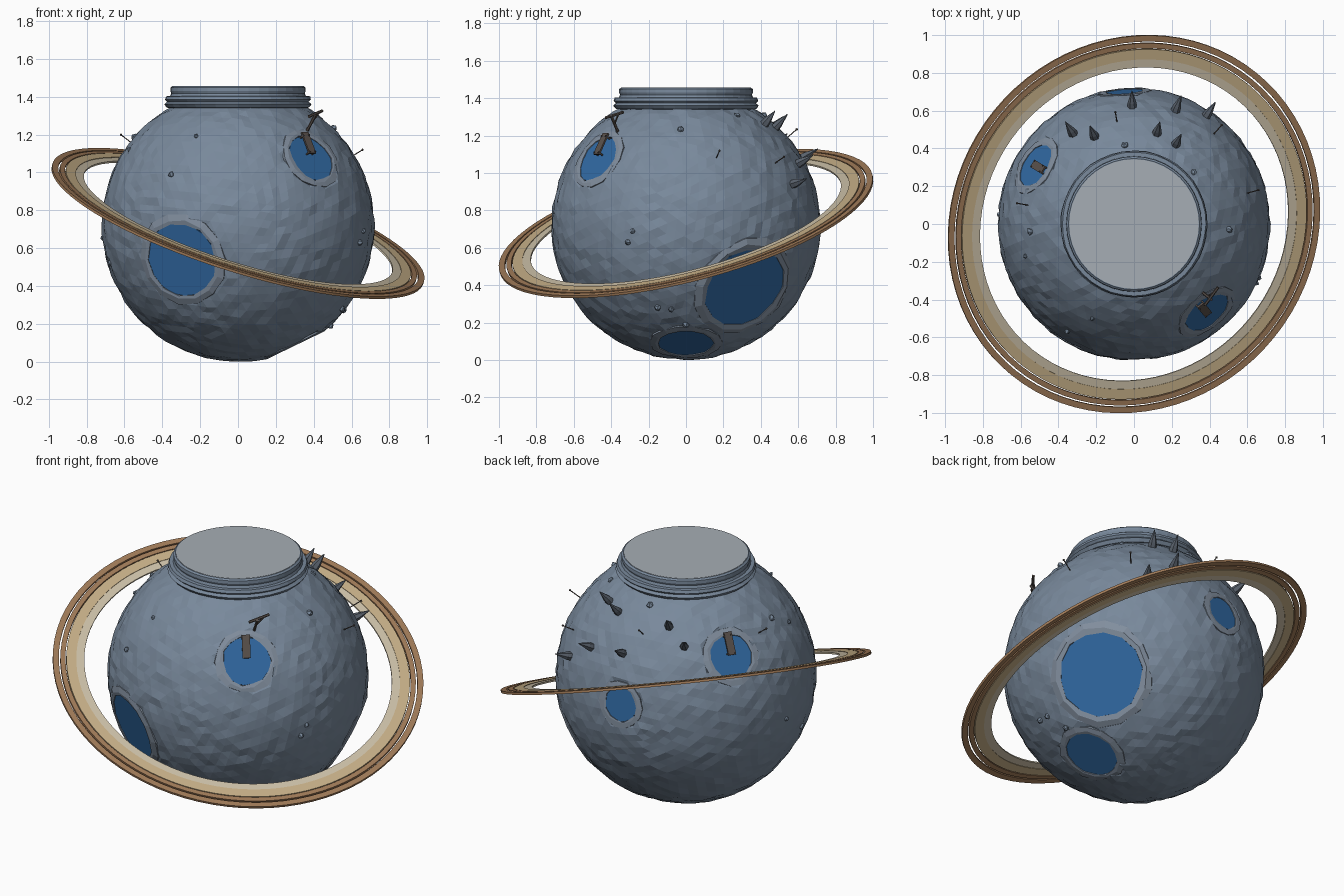
import bpy, bmesh, random
from math import cos, sin, pi, sqrt
from mathutils import Vector, Matrix

if "Cube" in bpy.data.objects:
    bpy.data.objects.remove(bpy.data.objects["Cube"])

random.seed(4)
C = Vector((0, 0, 0.72))
R = 0.72


def mat(name, rgb):
    m = bpy.data.materials.new(name)
    m.diffuse_color = (*rgb, 1)
    m.use_nodes = True
    m.node_tree.nodes["Principled BSDF"].inputs["Base Color"].default_value = m.diffuse_color
    return m


STONE = mat("slate_stone", (0.19, 0.25, 0.33))
RIM = mat("crater_stone", (0.22, 0.27, 0.34))
LID = mat("lid_grey", (0.38, 0.42, 0.46))
WATER = mat("water", (0.03, 0.14, 0.36))
PALE = mat("ring_pale", (0.62, 0.54, 0.40))
TAN = mat("ring_tan", (0.58, 0.44, 0.25))
BROWN = mat("ring_brown", (0.36, 0.20, 0.10))
DARK = mat("dark_stone", (0.10, 0.12, 0.15))
WOOD = mat("wood", (0.10, 0.08, 0.07))


def finish(bm, name, material, matrix=Matrix()):
    bmesh.ops.recalc_face_normals(bm, faces=bm.faces)
    me = bpy.data.meshes.new(name)
    bm.to_mesh(me)
    bm.free()
    me.materials.append(material)
    ob = bpy.data.objects.new(name, me)
    ob.matrix_world = matrix
    bpy.context.collection.objects.link(ob)
    return ob


def lathe(name, profile, seg, material, matrix=Matrix(), closed=True, jitter=0.0):
    """Revolve (radius, height) points around local z."""
    bm = bmesh.new()
    loops = [[bm.verts.new(((r + random.uniform(-jitter, jitter)) * cos(2 * pi * i / seg),
                            (r + random.uniform(-jitter, jitter)) * sin(2 * pi * i / seg), z))
              for i in range(seg)] for r, z in profile]
    n = len(loops)
    for k in range(n if closed else n - 1):
        a, b = loops[k], loops[(k + 1) % n]
        for i in range(seg):
            j = (i + 1) % seg
            bm.faces.new((a[i], a[j], b[j], b[i]))
    if not closed:
        bm.faces.new(loops[0])
        bm.faces.new(loops[-1])
    return finish(bm, name, material, matrix)


def frame(direction, dist, up=Vector((0, 0, 1))):
    """Surface frame: local z points outward, local y points uphill."""
    z = Vector(direction).normalized()
    x = up.cross(z).normalized()
    y = z.cross(x)
    m = Matrix((x, y, z)).transposed().to_4x4()
    m.translation = C + z * dist
    return m


def box(name, size, offset, matrix, material):
    bm = bmesh.new()
    bmesh.ops.create_cube(bm, size=1)
    for v in bm.verts:
        v.co = Vector([a * b for a, b in zip(v.co, size)]) + Vector(offset)
    return finish(bm, name, material, matrix)


def rod(name, a, b, r, material):
    d = b - a
    m = d.to_track_quat('Z', 'Y').to_matrix().to_4x4()
    m.translation = a
    return lathe(name, [(r, 0), (r, d.length)], 6, material, m, closed=False)


# Lakes: direction from planet centre, radius
lakes = [((-0.31, -0.62, -0.19), 0.20), ((0.37, -0.45, 0.34), 0.135),
         ((-0.52, 0.31, 0.36), 0.125), ((-0.05, 0.69, 0.09), 0.10),
         ((0.53, 0.33, -0.35), 0.24), ((0.30, 0.0, -0.62), 0.15)]
basins = [(Vector(d).normalized(), r, sqrt(R * R - r * r) - 0.006) for d, r in lakes]

# Faceted planet with flattened basins and a cut top
bm = bmesh.new()
bmesh.ops.create_icosphere(bm, subdivisions=5, radius=R)
bmesh.ops.rotate(bm, verts=bm.verts, matrix=Matrix.Rotation(0.4, 3, 'X'))
for v in bm.verts:
    v.co *= 1 + random.uniform(-0.008, 0.006)
    for n, r, d in basins:
        h = v.co.dot(n)
        flat = (v.co - n * h).length
        if h > 0 and flat < r * 1.12:
            v.co -= n * max(0, h - (d - 0.012))
    v.co.z = min(v.co.z, 0.66)
finish(bm, "planet", STONE, Matrix.Translation(C))

# Water discs with irregular crater rims
for n, r, d in basins:
    lathe("lake", [(r, -0.01), (r, 0)], 16, WATER, frame(n, d), closed=False)
    ro = r * 1.12 + 0.025
    drop = sqrt(R * R - ro * ro) - d
    lathe("crater_rim", [(r * 0.98, -0.02), (r * 0.99, 0.004), (r * 1.1, 0.005),
                         (ro, drop + 0.002), (ro, drop - 0.03)],
          14, RIM, frame(n, d), jitter=0.007)

# Collar and lid on top
lathe("collar_base", [(0.30, 1.33), (0.375, 1.342), (0.39, 1.36), (0.375, 1.373),
                      (0.387, 1.385), (0.38, 1.402), (0.30, 1.405)], 40, STONE, jitter=0.002)
lathe("collar_neck", [(0.30, 1.40), (0.36, 1.40), (0.353, 1.418), (0.358, 1.43),
                      (0.357, 1.448), (0.347, 1.456), (0.30, 1.45)], 40, STONE)
lathe("lid", [(0.343, 1.43), (0.343, 1.457)], 40, LID, closed=False)

# Tilted planetary ring made of separate bands
tilt = frame((0.32, -0.26, 1), 0)
tilt.translation = Vector((0, 0, 0.73))
for name, r0, r1, t, m in [("ring_inner", 0.855, 0.90, 0.005, PALE), ("ring_middle", 0.90, 0.955, 0.008, TAN),
                           ("ring_outer", 0.96, 0.988, 0.008, BROWN), ("ring_edge", 0.997, 1.03, 0.007, BROWN)]:
    lathe(name, [(r0, -t), (r1, -t), (r1, t), (r0, t)], 80, m, tilt)

# Stone spikes on the back
for p in [(-0.01, 0.62, 0.36), (0.22, 0.60, 0.33), (0.38, 0.57, 0.22), (-0.32, 0.475, 0.43),
          (-0.205, 0.455, 0.51), (0.12, 0.475, 0.52), (0.22, 0.42, 0.54)]:
    lathe("spike", [(0.027, -0.02), (0.022, 0.03), (0.002, 0.10)], 6, DARK,
          frame(p, R - 0.005), closed=False, jitter=0.0015)

# Scattered boulders
for p in [(0.31, 0.27, 0.58), (0.51, -0.03, 0.52), (-0.05, 0.41, 0.58), (-0.54, -0.04, 0.46),
          (0.55, -0.15, -0.44), (0.56, -0.08, -0.45), (0.48, 0.0, -0.52), (-0.72, 0.05, -0.07),
          (0.65, -0.28, -0.03), (0.64, -0.31, -0.09), (-0.57, -0.17, 0.4), (-0.34, -0.55, 0.26),
          (-0.22, -0.5, 0.47), (-0.67, -0.15, -0.2)]:
    bm = bmesh.new()
    bmesh.ops.create_icosphere(bm, subdivisions=1, radius=random.uniform(0.013, 0.021))
    for v in bm.verts:
        v.co *= random.uniform(0.8, 1.2)
    finish(bm, "boulder", STONE, frame(p, R))

# Thin antennas with ball tips
for p in [(0.66, 0.18, 0.4), (-0.1, 0.6, 0.52), (0.47, 0.53, 0.37), (-0.62, 0.11, 0.48)]:
    n = Vector(p).normalized()
    rod("antenna", C + n * 0.70, C + n * 0.79, 0.003, WOOD)
    bm = bmesh.new()
    bmesh.ops.create_icosphere(bm, subdivisions=1, radius=0.007)
    finish(bm, "antenna_tip", WOOD, Matrix.Translation(C + n * 0.79))

# Docks on the two upper lakes
for k in (1, 2):
    n, r, d = basins[k]
    f = frame(n, d)
    box("dock", (0.045, 0.13, 0.01), (0.0, r - 0.055, 0.025), f, WOOD)
    for sx in (-0.018, 0.018):
        for y in (r - 0.11, r - 0.01):
            box("dock_post", (0.008, 0.008, 0.045), (sx, y, 0.012), f, WOOD)

# Crane beside the front dock
foot, head = C + Vector((0.36, -0.36, 0.49)), C + Vector((0.41, -0.40, 0.585))
rod("crane_post", foot, head, 0.008, WOOD)
rod("crane_arm", C + Vector((0.375, -0.43, 0.575)), C + Vector((0.445, -0.335, 0.605)), 0.008, WOOD)
rod("crane_brace", foot.lerp(head, 0.55), C + Vector((0.43, -0.36, 0.597)), 0.005, WOOD)
